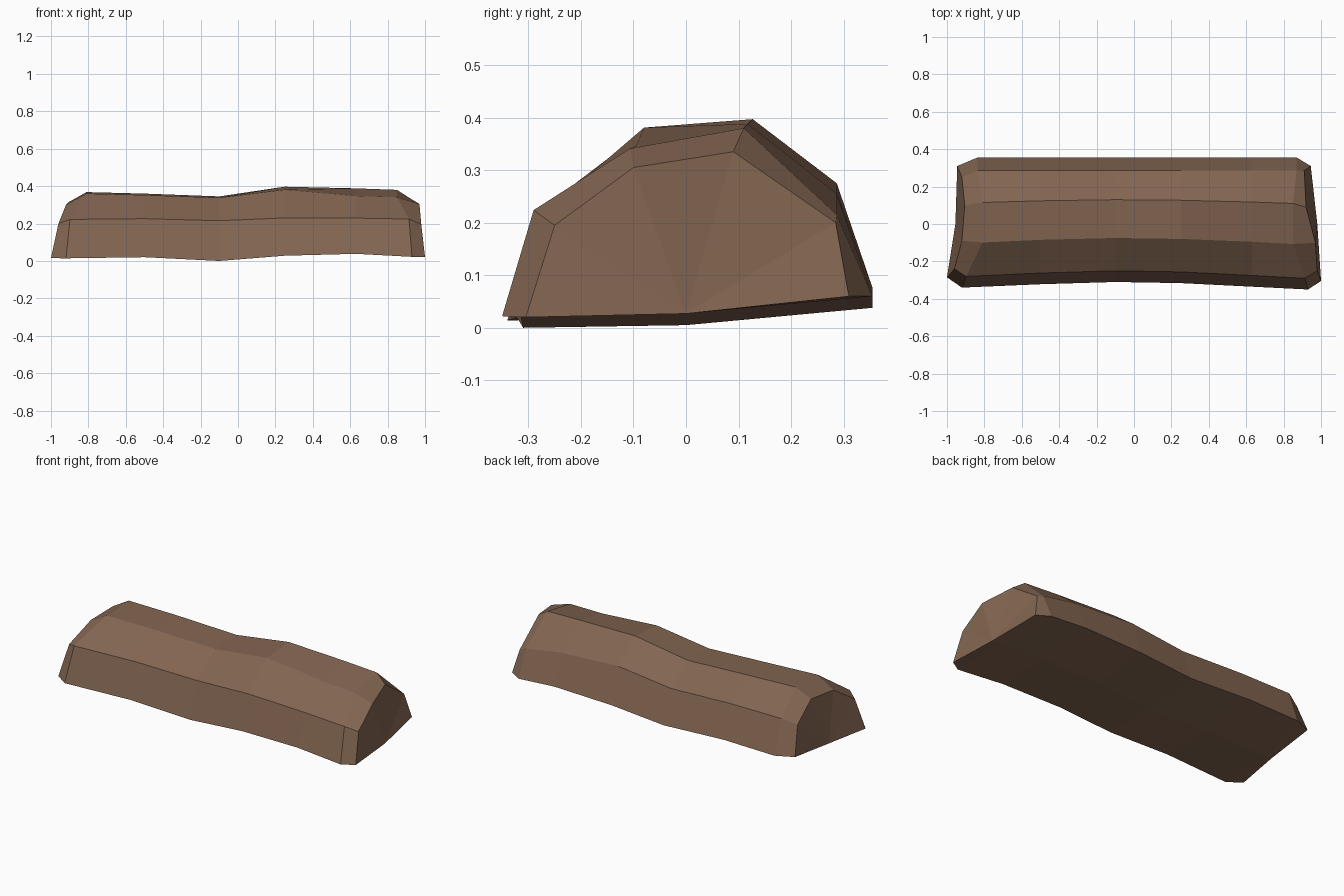
import bpy, bmesh

if "Cube" in bpy.data.objects:
    bpy.data.objects.remove(bpy.data.objects["Cube"])

brown = bpy.data.materials.new("earth brown")
brown.diffuse_color = (0.225, 0.130, 0.082, 1)
brown.use_nodes = True
brown.node_tree.nodes["Principled BSDF"].inputs["Base Color"].default_value = brown.diffuse_color


def ring(x, dx, shift, base, shoulder_f, top_f, top_b, shoulder_b):
    """Cross-section of the bar: front foot, over the top, back foot, underside middle.
    dx pulls the upper points inward near the ends, shift bends the front side."""
    return [(x, -0.31 - shift, base),
            (x - dx * 0.2, -0.25 - shift, shoulder_f),
            (x - dx, -0.075 - shift * 0.8, top_f),
            (x - dx, 0.13 - shift * 0.5, top_b),
            (x - dx * 0.75, 0.287, shoulder_b),
            (x - dx * 0.75, 0.355, base + 0.038),
            (x, 0.0, base + 0.005)]


# End outlines, tapered in from the last rings
left_end = [(-1.0, -0.285, 0.015), (-0.96, -0.24, 0.20), (-0.92, -0.09, 0.30),
            (-0.905, 0.10, 0.315), (-0.92, 0.25, 0.22), (-0.945, 0.31, 0.055),
            (-0.955, 0.0, 0.022)]
right_end = [(1.0, -0.305, 0.02), (0.98, -0.25, 0.195), (0.97, -0.10, 0.305),
             (0.92, 0.09, 0.335), (0.91, 0.285, 0.20), (0.945, 0.31, 0.06),
             (0.98, 0.0, 0.027)]

rings = [left_end,
         ring(-0.92, -0.11, 0.03, 0.014, 0.222, 0.360, 0.368, 0.25),
         ring(-0.50, 0, 0.012, 0.020, 0.226, 0.352, 0.360, 0.25),
         ring(-0.10, 0, 0.0, 0.000, 0.215, 0.338, 0.345, 0.235),
         ring(0.25, 0, 0.006, 0.028, 0.230, 0.381, 0.397, 0.275),
         ring(0.63, 0, 0.025, 0.038, 0.229, 0.347, 0.388, 0.255),
         ring(0.93, 0.08, 0.04, 0.022, 0.224, 0.341, 0.380, 0.215),
         right_end]

# Lofted bar
bm = bmesh.new()
loops = [[bm.verts.new(p) for p in r] for r in rings]
n = len(loops[0])
for a, b in zip(loops, loops[1:]):
    for i in range(n):
        j = (i + 1) % n
        bm.faces.new((a[i], a[j], b[j], b[i]))
# End caps fan out from the underside middle
for loop in (loops[0], loops[-1]):
    for i in range(n - 2):
        bm.faces.new((loop[-1], loop[i], loop[i + 1]))
bmesh.ops.recalc_face_normals(bm, faces=bm.faces)

mesh = bpy.data.meshes.new("earth_mound")
bm.to_mesh(mesh)
bm.free()
mesh.materials.append(brown)
mound = bpy.data.objects.new("earth_mound", mesh)
bpy.context.collection.objects.link(mound)
